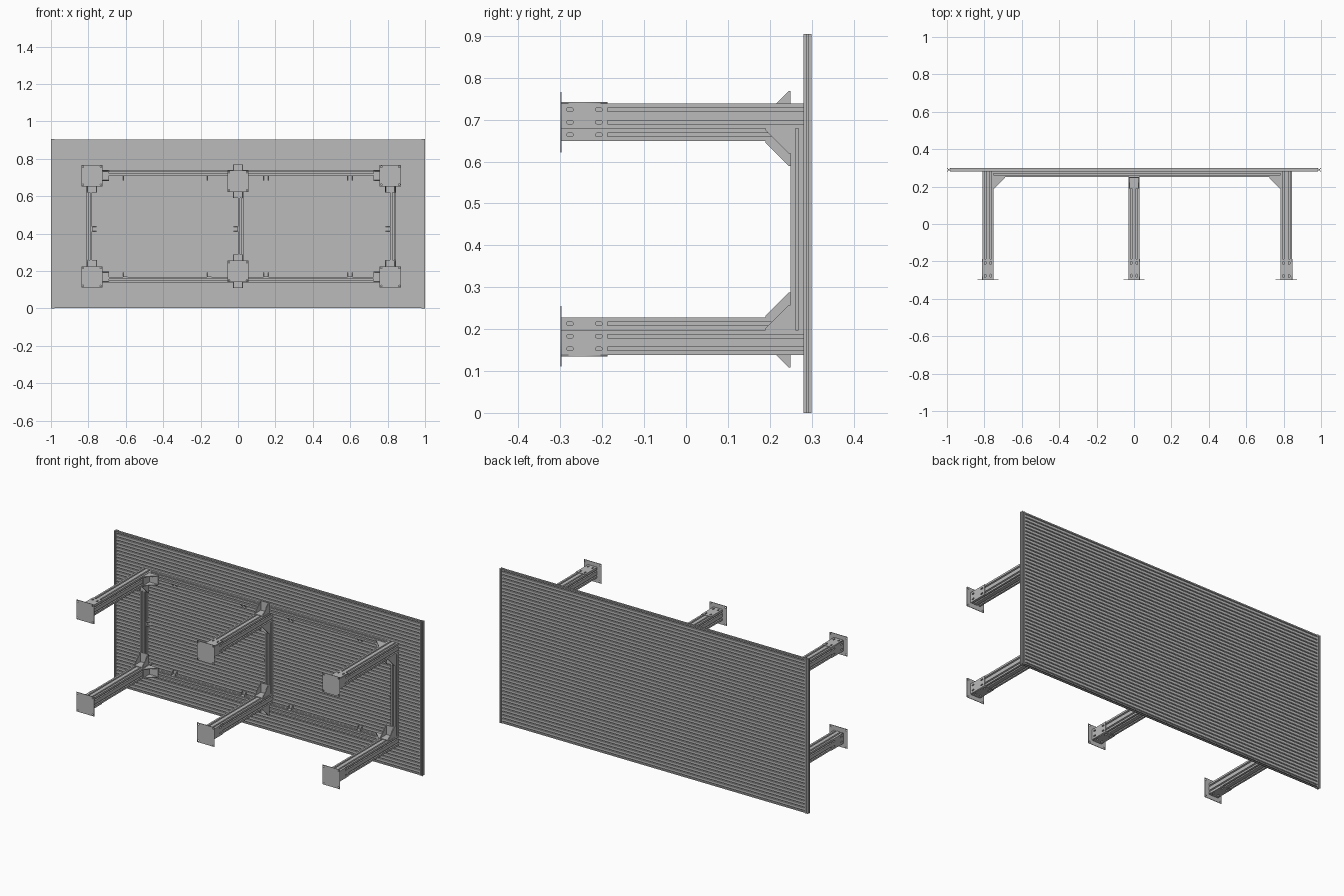
import bpy, bmesh, math
from mathutils import Vector, Matrix

cube = bpy.data.objects.get("Cube")
if cube:
    bpy.data.objects.remove(cube)

X, Y, Z = Vector((1, 0, 0)), Vector((0, 1, 0)), Vector((0, 0, 1))

metal = bpy.data.materials.new("aluminium_grey")
metal.use_nodes = True
metal.diffuse_color = (0.5, 0.5, 0.5, 1)
metal.node_tree.nodes["Principled BSDF"].inputs["Base Color"].default_value = (0.5, 0.5, 0.5, 1)


def finish(name, bm):
    bmesh.ops.recalc_face_normals(bm, faces=bm.faces)
    mesh = bpy.data.meshes.new(name)
    bm.to_mesh(mesh)
    bm.free()
    mesh.materials.append(metal)
    obj = bpy.data.objects.new(name, mesh)
    bpy.context.collection.objects.link(obj)
    return obj


def add_prism(bm, pts, origin, u, v, w, w0, w1):
    """Extrude a 2D outline in the u/v plane along w."""
    o = Vector(origin)
    a = [bm.verts.new(o + u * p + v * q + w * w0) for p, q in pts]
    b = [bm.verts.new(o + u * p + v * q + w * w1) for p, q in pts]
    bm.faces.new(a)
    bm.faces.new(b[::-1])
    n = len(pts)
    for i in range(n):
        j = (i + 1) % n
        bm.faces.new((a[i], b[i], b[j], a[j]))


def slot_profile(cell, cells):
    """Square T-slot section with the given number of slots on each side."""
    k, size = cell / 0.03, cell * cells
    side = [(0, 0)]
    for c in range(cells):
        m = cell * (c + 0.5)
        half = [(0.0041, 0), (0.0041, 0.0022), (0.0083, 0.0022), (0.0045, 0.009)]
        side += [(m - s * k, d * k) for s, d in half]
        side += [(m + s * k, d * k) for s, d in reversed(half)]
    pts = []
    for turn in range(4):
        ca, sa = [(1, 0), (0, 1), (-1, 0), (0, -1)][turn]
        for p, q in side:
            p, q = p - size / 2, q - size / 2
            pts.append((p * ca - q * sa, p * sa + q * ca))
    return pts


def beam(name, centre, axis, start, end, cell=0.03, cells=1):
    u, v = {"X": (Y, Z), "Y": (X, Z), "Z": (X, Y)}[axis]
    w = {"X": X, "Y": Y, "Z": Z}[axis]
    bm = bmesh.new()
    add_prism(bm, slot_profile(cell, cells), centre, u, v, w, start, end)
    return finish(name, bm)


def gusset(name, corner, u, v, w, size, width):
    """Angle bracket: two flanges along u and v, closed by two triangular webs."""
    t = size * 0.07
    bm = bmesh.new()
    h = width / 2
    add_prism(bm, [(0, 0), (size, 0), (size, t), (t, t), (t, size), (0, size)],
              corner, u, v, w, -h, h)
    web = [(0, 0), (size, 0), (size, t), (t, size), (0, size)]
    for s in (-1, 1):
        add_prism(bm, web, corner, u, v, w, s * h, s * (h - t))
    return finish(name, bm)


def stadium(cx, cy, length, r):
    pts = []
    for end, start in ((1, -90), (-1, 90)):
        for i in range(7):
            a = math.radians(start + i * 30)
            pts.append((cx + end * (length / 2 - r) + r * math.cos(a), cy + r * math.sin(a)))
    return pts


def drilled_plate(name, outline, holes, thick, origin, u, v, w):
    """Flat plate with holes, filled from a 2D curve and centred on its thickness."""
    curve = bpy.data.curves.new(name + "_outline", 'CURVE')
    curve.dimensions = '2D'
    curve.fill_mode = 'BOTH'
    curve.extrude = thick / 2
    for pts in [outline] + holes:
        spline = curve.splines.new('POLY')
        spline.points.add(len(pts) - 1)
        for point, (p, q) in zip(spline.points, pts):
            point.co = (p, q, 0, 1)
        spline.use_cyclic_u = True
    temp = bpy.data.objects.new(name + "_outline", curve)
    bpy.context.collection.objects.link(temp)
    dg = bpy.context.evaluated_depsgraph_get()
    mesh = bpy.data.meshes.new_from_object(temp.evaluated_get(dg))
    bm = bmesh.new()
    bm.from_mesh(mesh)
    bpy.data.objects.remove(temp)
    bpy.data.curves.remove(curve)
    bpy.data.meshes.remove(mesh)
    bmesh.ops.remove_doubles(bm, verts=bm.verts, dist=1e-5)
    m = Matrix((u, v, w)).transposed().to_4x4()
    m.translation = Vector(origin)
    bm.transform(m)
    return finish(name, bm)


def rect(x0, x1, y0, y1):
    return [(x0, y0), (x1, y0), (x1, y1), (x0, y1)]


# Board: a stack of slotted slats closed by an upright strip at each end
slats = beam("board_slats", (0, 0.29, 0.0125), "X", -0.98, 0.98, cell=0.02)
array = slats.modifiers.new("stack", 'ARRAY')
array.count = 45
array.use_relative_offset = False
array.use_constant_offset = True
array.constant_offset_displace = (0, 0, 0.02)
for side, name in ((-1, "right"), (1, "left")):
    beam("board_end_strip_" + name, (side * 0.99, 0.29, 0), "Z", 0, 0.905, cell=0.02)

# Frame rails, lengthways and crossways
LEFT, MID, RIGHT = 0.814, 0.0, -0.781
for name, z in (("upper", 0.724), ("lower", 0.153)):
    beam("long_rail_" + name, (0, 0.265, z), "X", RIGHT + 0.03, LEFT - 0.03)
beam("cross_rail_right", (RIGHT - 0.015, 0.265, 0), "Z", 0.198, 0.679)
beam("cross_rail_middle", (MID + 0.015, 0.265, 0), "Z", 0.228, 0.649)
beam("cross_rail_left", (LEFT + 0.015, 0.265, 0), "Z", 0.198, 0.679)


def leg(label, x, z, out, up, corner):
    """One leg with its foot bracket and corner gussets; out/up point outwards."""
    beam("leg_" + label, (x, 0, z), "Y", -0.297, 0.28, cells=2)
    # Foot plate
    bolts = [stadium(a * 0.048, b * 0.048, 0.008, 0.004) for a in (-1, 1) for b in (-1, 1)]
    drilled_plate("foot_plate_" + label, rect(-0.057, 0.057, -0.057, 0.057), bolts,
                  0.003, (x, -0.2985, z), X, Z, Y)
    # Foot bracket walls on the two outer faces
    slots = [stadium(y, s * 0.015, 0.017, 0.004) for y in (-0.277, -0.208) for s in (-1, 1)]
    wall = rect(-0.297, -0.187, -0.03, 0.03)
    drilled_plate("foot_side_wall_" + label, wall, slots, 0.003,
                  (x + out * 0.0315, 0, z), Y, Z, X)
    drilled_plate("foot_flat_wall_" + label, wall, slots, 0.003,
                  (x, 0, z + up * 0.0315), Y, X, Z)
    # Gussets to the rails
    gusset("cross_gusset_" + label, (x, 0.25, z - up * 0.03), -Y, Z * -up, X, 0.06, 0.056)
    if corner:
        gusset("long_gusset_" + label, (x - out * 0.03, 0.25, z), -Y, X * -out, Z, 0.06, 0.056)
    else:
        gusset("outer_gusset_" + label, (x, 0.25, z + up * 0.03), -Y, Z * up, X, 0.06, 0.056)


for up, name, zc, zm in ((1, "upper", 0.709, 0.679), (-1, "lower", 0.168, 0.198)):
    leg(name + "_right", RIGHT, zc, -1, up, True)
    leg(name + "_left", LEFT, zc, 1, up, True)
    leg(name + "_middle", MID, zm, 1, up, False)
    # Small clips fixing the board to the long rails
    zr = 0.709 if up > 0 else 0.168
    for i, x in enumerate((-0.602, -0.153, 0.15, 0.599)):
        gusset(f"board_clip_{name}_{i + 1}", (x, 0.28, zr), -Y, Z * -up, X, 0.025, 0.025)

# Small clips on the cross rails
for name, x, d in (("right", RIGHT, 1), ("middle", MID, -1), ("left", LEFT, -1)):
    gusset("board_clip_cross_" + name, (x, 0.28, 0.424), -Y, X * d, Z, 0.025, 0.025)
